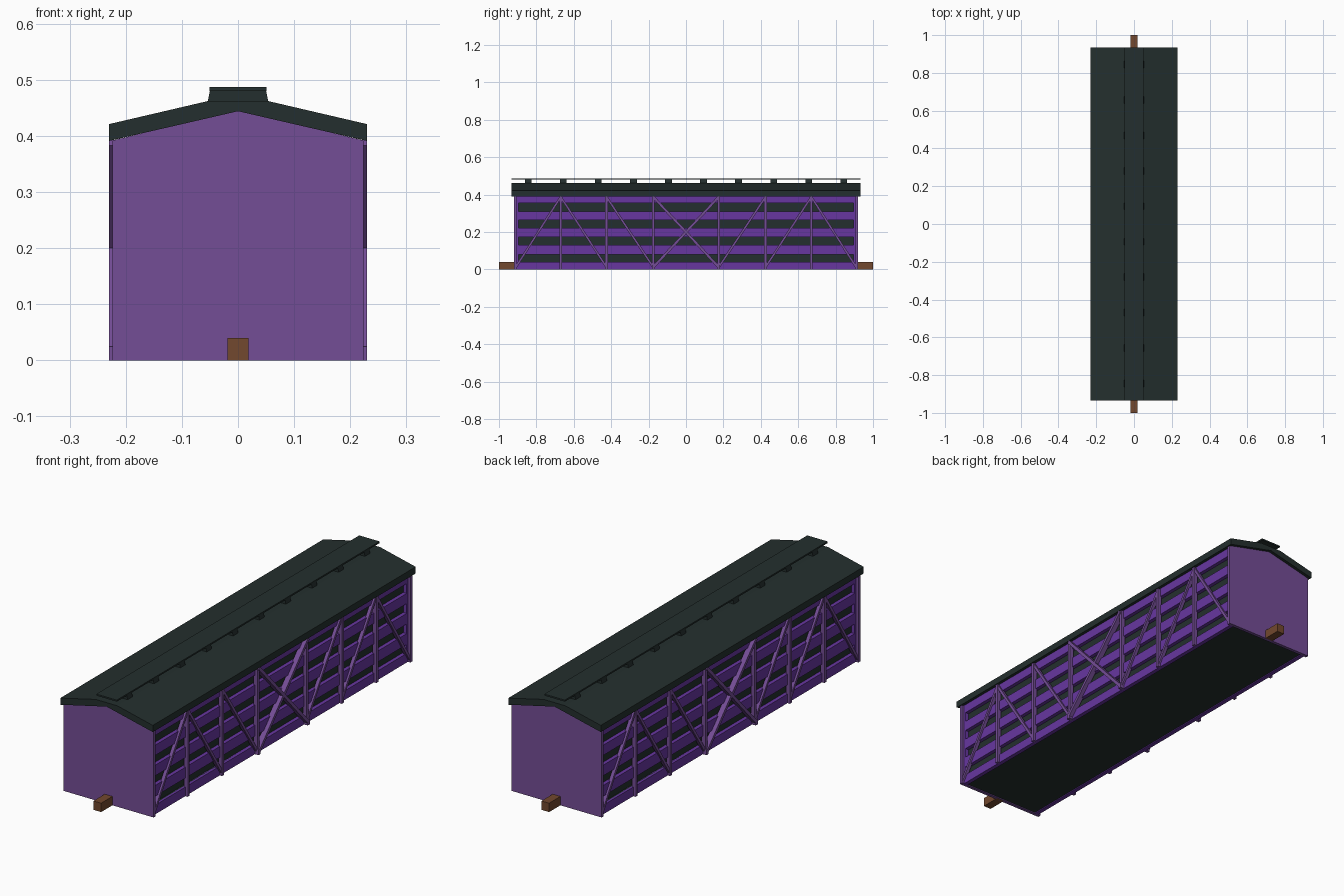
import bpy, bmesh
from math import atan2, hypot
from mathutils import Matrix, Vector

cube = bpy.data.objects.get("Cube")
if cube:
    bpy.data.objects.remove(cube, do_unlink=True)


def srgb(*rgb):
    return tuple((c / 255 / 12.92) if c < 10 else ((c / 255 + 0.055) / 1.055) ** 2.4 for c in rgb) + (1,)


def material(name, *rgb):
    m = bpy.data.materials.new(name)
    m.use_nodes = True
    m.diffuse_color = srgb(*rgb)
    m.node_tree.nodes["Principled BSDF"].inputs["Base Color"].default_value = srgb(*rgb)
    return m


DARK = material("dark slate green", 36, 47, 46)
MUTED = material("muted purple", 116, 77, 150)
VIVID = material("vivid purple", 103, 54, 160)
BROWN = material("brown", 114, 72, 46)


def box(bm, x, y, z):
    """Box from (low, high) ranges on each axis."""
    size = [r[1] - r[0] for r in (x, y, z)]
    mid = Vector([(r[0] + r[1]) / 2 for r in (x, y, z)])
    bmesh.ops.create_cube(bm, size=1, matrix=Matrix.Translation(mid) @ Matrix.Diagonal((*size, 1)))


def beam(bm, x, a, b, width):
    """Sloping bar lying in a side wall, from a to b given as (y, z)."""
    dy, dz = b[0] - a[0], b[1] - a[1]
    mid = Vector(((x[0] + x[1]) / 2, (a[0] + b[0]) / 2, (a[1] + b[1]) / 2))
    m = (Matrix.Translation(mid) @ Matrix.Rotation(atan2(dz, dy), 4, 'X')
         @ Matrix.Diagonal((x[1] - x[0], hypot(dy, dz), width, 1)))
    bmesh.ops.create_cube(bm, size=1, matrix=m)


def prism(bm, outline, y0, y1):
    """Extrude an (x, z) outline along y."""
    face = bm.faces.new([bm.verts.new((x, y0, z)) for x, z in outline])
    new = bmesh.ops.extrude_face_region(bm, geom=[face])["geom"]
    bmesh.ops.translate(bm, vec=(0, y1 - y0, 0), verts=[v for v in new if isinstance(v, bmesh.types.BMVert)])


def finish(name, bm, mat):
    bmesh.ops.recalc_face_normals(bm, faces=bm.faces)
    mesh = bpy.data.meshes.new(name)
    bm.to_mesh(mesh)
    bm.free()
    mesh.materials.append(mat)
    ob = bpy.data.objects.new(name, mesh)
    bpy.context.collection.objects.link(ob)
    return ob


def sym(half):
    return [(x, z) for x, z in half] + [(-x, z) for x, z in reversed(half) if x]


HALF, EAVE, END = 0.223, 0.392, 0.92

# Dark inner body and floor
bm = bmesh.new()
box(bm, (-0.195, 0.195), (-0.905, 0.905), (0.006, 0.395))
box(bm, (-0.202, 0.202), (-0.905, 0.905), (0.004, 0.041))
finish("inner_body", bm, DARK)

# Gabled end walls and couplers
for name, s in (("front", -1), ("back", 1)):
    bm = bmesh.new()
    prism(bm, sym([(0, 0.446), (HALF, EAVE), (HALF, 0)]), s * 0.905, s * END)
    finish(name + "_end_wall", bm, MUTED)
    bm = bmesh.new()
    box(bm, (-0.019, 0.019), sorted((s * 0.91, s)), (0, 0.04))
    finish(name + "_coupler", bm, BROWN)

# Roof with a flat ridge
bm = bmesh.new()
prism(bm, sym([(0.054, 0.462), (0.23, 0.421), (0.23, 0.391), (0, 0.444)]), -0.934, 0.934)
finish("roof", bm, DARK)

# Raised walkway on saddles
bm = bmesh.new()
box(bm, (-0.051, 0.051), (-0.934, 0.934), (0.480, 0.487))
finish("roof_walkway", bm, DARK)
bm = bmesh.new()
for i in range(10):
    y = (i - 4.5) * 0.1875
    prism(bm, sym([(0.050, 0.481), (0.054, 0.461)]), y - 0.018, y + 0.018)
finish("walkway_saddles", bm, DARK)

# Side walls: slats, posts and truss bars
slats = [(0, 0.041), (0.081, 0.130), (0.173, 0.221), (0.265, 0.311), (0.355, 0.395)]
posts = [0.175, 0.425, 0.67]
top, foot = 0.388, 0.012
for name, side in (("left", 1), ("right", -1)):
    def span(a, b):
        return sorted((side * a, side * b))

    bm = bmesh.new()
    for z in slats:
        box(bm, span(0.193, 0.212), (-0.91, 0.91), z)
    for s in (-1, 1):
        box(bm, span(0.193, 0.212), sorted((s * 0.896, s * 0.91)), (0, 0.395))
    finish(name + "_slats", bm, VIVID)

    bm = bmesh.new()
    for s in (-1, 1):
        for y in posts + [0.912]:
            box(bm, span(0.205, 0.224), (s * y - 0.007, s * y + 0.007), (0, EAVE))
        box(bm, span(0.205, 0.230), (s * 0.175 - 0.008, s * 0.175 + 0.008), (0, 0.025))
    finish(name + "_posts", bm, MUTED)

    bm = bmesh.new()
    for s in (-1, 1):
        for low, high in ((0.91, 0.67), (0.425, 0.67), (0.175, 0.425)):
            beam(bm, span(0.205, 0.221), (s * low, foot), (s * high, top), 0.012)
        beam(bm, span(0.205, 0.230), (-s * 0.175, foot), (s * 0.175, top), 0.014)
    finish(name + "_braces", bm, MUTED)
